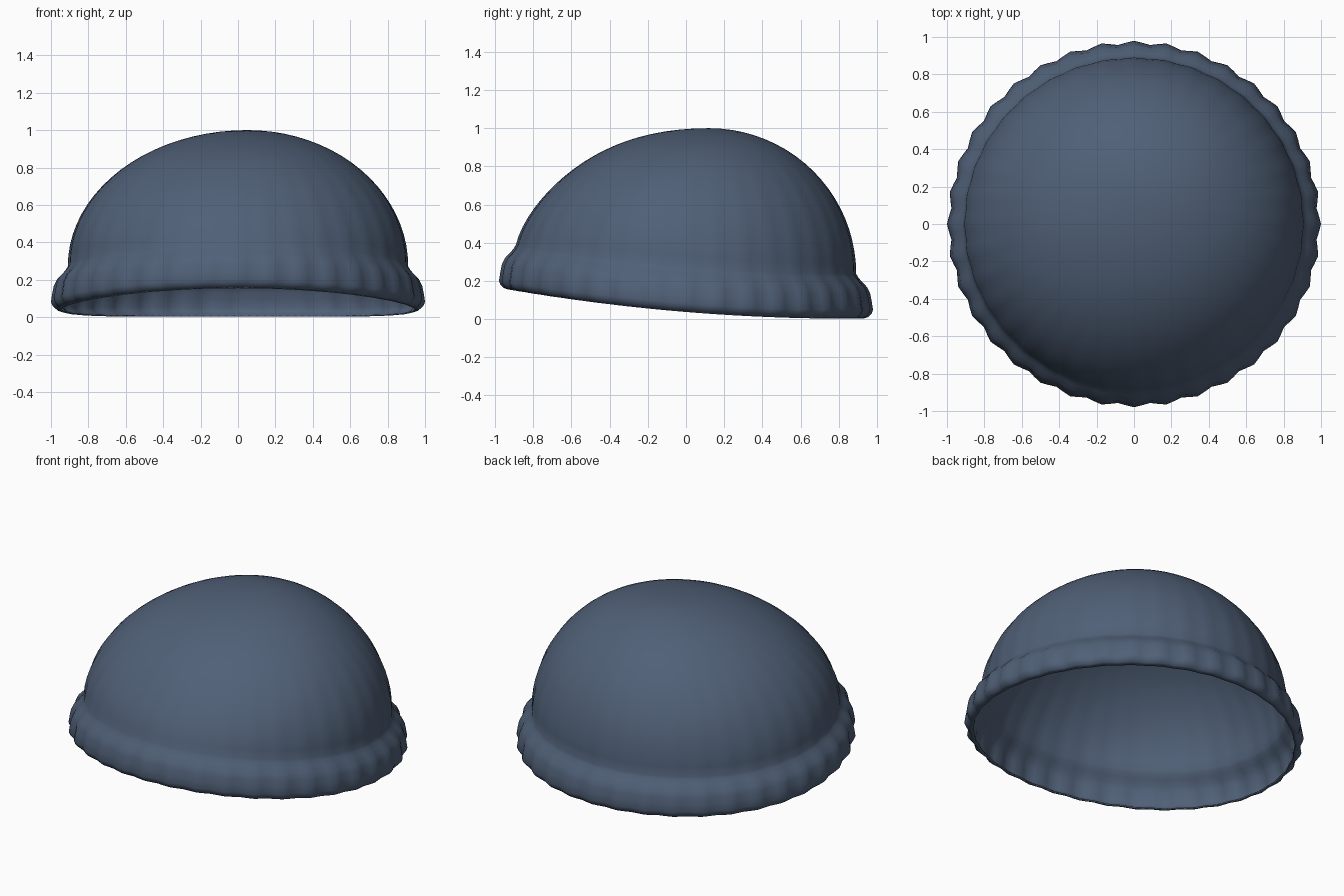
import bpy, bmesh
from math import sin, cos, pi

cube = bpy.data.objects.get("Cube")
if cube:
    bpy.data.objects.remove(cube, do_unlink=True)

SEGMENTS, RIBS, DOME_RINGS = 144, 36, 20
NECK_HEIGHT, NECK_RADIUS = 0.235, 0.91
APEX_X, APEX_Y = 0.05, 0.12

# Cuff cross-section: radius, height above the hem, rib depth
CUFF = [(0.95, 0.0, 0.006), (0.975, 0.008, 0.012), (0.992, 0.025, 0.018),
        (1.0, 0.045, 0.02), (0.993, 0.09, 0.02), (0.985, 0.13, 0.018),
        (0.968, 0.165, 0.014), (0.938, 0.195, 0.009), (0.918, 0.22, 0.006)]


def hem(y):
    """Height of the tilted, slightly curved bottom edge."""
    return 0.037 - 0.08 * y + 0.046 * y * y


def rib(angle, depth):
    return 1 - depth * (0.5 - 0.5 * cos(RIBS * angle))


def cuff_point(angle, radius, height, depth):
    r = radius * rib(angle, depth)
    return r * cos(angle), 0.98 * r * sin(angle), hem(0.95 * sin(angle)) + height


def dome_point(angle, a):
    """Leaning dome: the apex sits off centre and the front is slimmer."""
    front = max(0, -sin(angle)) ** 2
    r = NECK_RADIUS * cos(a) * rib(angle, 0.006 * cos(a) ** 3)
    r *= 1 - 0.09 * front * sin(2 * a)
    lean = 1 - cos(a)
    neck = hem(0.95 * sin(angle)) + NECK_HEIGHT
    return (r * cos(angle) + APEX_X * lean,
            0.98 * r * sin(angle) + APEX_Y * lean,
            neck + (1 - neck) * sin(a))


# Knitted cap: cuff rings, dome rings and a closing fan
bm = bmesh.new()
angles = [2 * pi * i / SEGMENTS for i in range(SEGMENTS)]
rings = [[bm.verts.new(cuff_point(t, *row)) for t in angles] for row in CUFF]
for k in range(DOME_RINGS):
    a = pi / 2 * k / DOME_RINGS
    rings.append([bm.verts.new(dome_point(t, a)) for t in angles])
for low, high in zip(rings, rings[1:]):
    for i in range(SEGMENTS):
        j = (i + 1) % SEGMENTS
        bm.faces.new((low[i], low[j], high[j], high[i]))
apex = bm.verts.new((APEX_X, APEX_Y, 1))
for i in range(SEGMENTS):
    bm.faces.new((rings[-1][i], rings[-1][(i + 1) % SEGMENTS], apex))
for face in bm.faces:
    face.smooth = True

mesh = bpy.data.meshes.new("knitted_cap")
bm.to_mesh(mesh)
bm.free()
cap = bpy.data.objects.new("knitted_cap", mesh)
bpy.context.collection.objects.link(cap)

# Thin fabric wall
wall = cap.modifiers.new("fabric_thickness", 'SOLIDIFY')
wall.thickness = 0.008
wall.offset = -1

# Slate blue wool
wool = bpy.data.materials.new("slate_blue_wool")
wool.use_nodes = True
color = (0.08, 0.117, 0.185, 1)
wool.diffuse_color = color
shader = wool.node_tree.nodes["Principled BSDF"]
shader.inputs["Base Color"].default_value = color
shader.inputs["Roughness"].default_value = 0.9
mesh.materials.append(wool)
